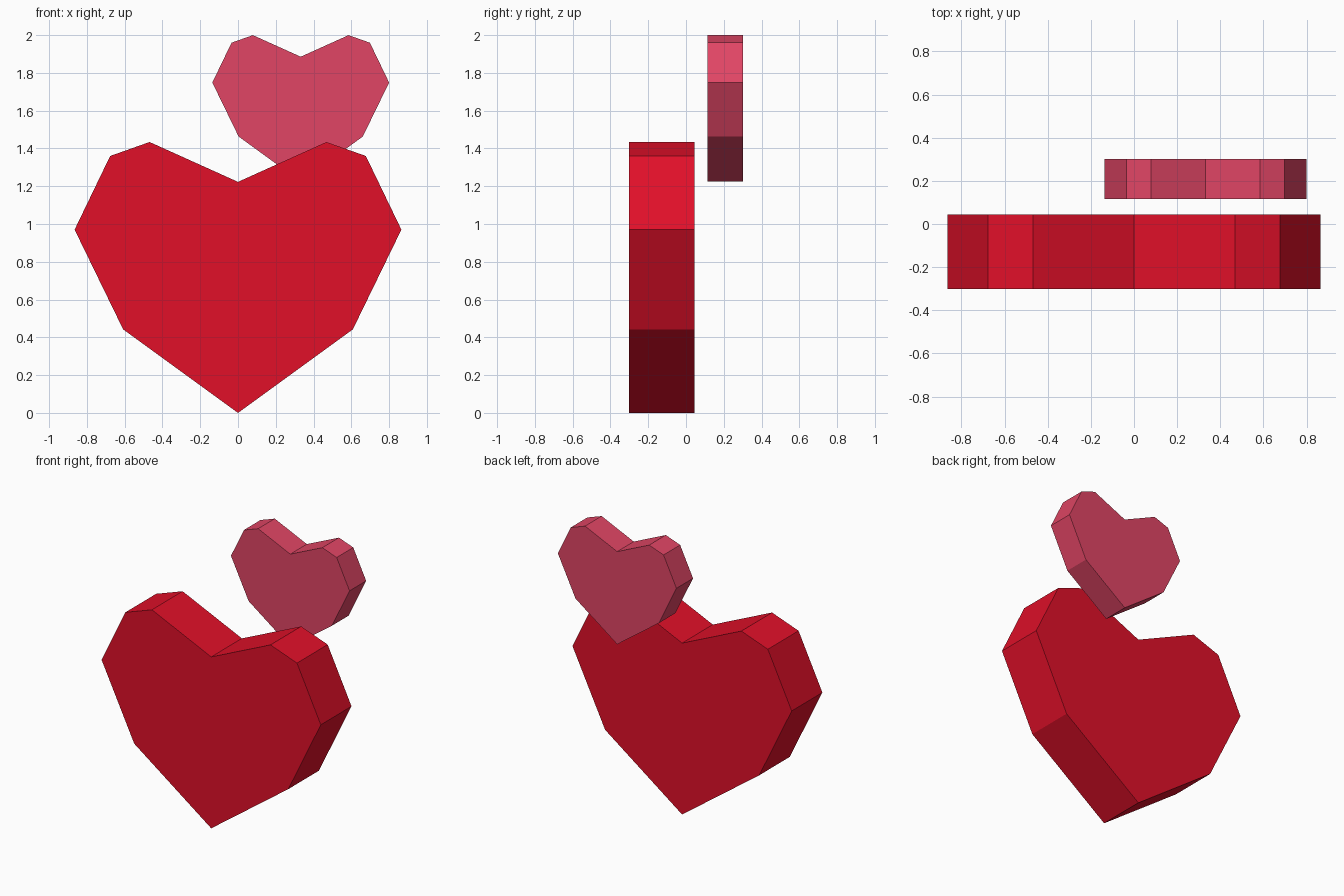
import bpy, bmesh

if "Cube" in bpy.data.objects:
    bpy.data.objects.remove(bpy.data.objects["Cube"])

# Right half of the heart outline (x, z), from bottom tip to top notch
HALF = [(0, 0), (0.608, 0.442), (0.865, 0.97), (0.677, 1.36), (0.468, 1.434), (0, 1.223)]
# Full outline: the inner points are mirrored, the tip and notch are shared
OUTLINE = HALF + [(-x, z) for x, z in reversed(HALF[1:-1])]
DEPTH = 0.346


def heart(name, x, y_front, z, scale, color):
    bm = bmesh.new()
    front = bm.faces.new([bm.verts.new((x + px * scale, y_front, z + pz * scale))
                          for px, pz in OUTLINE])
    result = bmesh.ops.extrude_face_region(bm, geom=[front], use_keep_orig=True)
    verts = [v for v in result["geom"] if isinstance(v, bmesh.types.BMVert)]
    bmesh.ops.translate(bm, verts=verts, vec=(0, DEPTH * scale, 0))
    bmesh.ops.recalc_face_normals(bm, faces=bm.faces[:])
    mesh = bpy.data.meshes.new(name)
    bm.to_mesh(mesh)
    bm.free()
    mat = bpy.data.materials.new(name + "_color")
    mat.diffuse_color = color
    mat.use_nodes = True
    mat.node_tree.nodes["Principled BSDF"].inputs["Base Color"].default_value = mat.diffuse_color
    mesh.materials.append(mat)
    obj = bpy.data.objects.new(name, mesh)
    bpy.context.collection.objects.link(obj)
    return obj


# Large red heart in front
heart("large_heart", 0, -0.302, 0, 1.0, (0.75, 0.005, 0.022, 1))
# Small pink heart floating behind, above and to the right
heart("small_heart", 0.332, 0.115, 1.224, 0.541, (0.75, 0.06, 0.13, 1))
